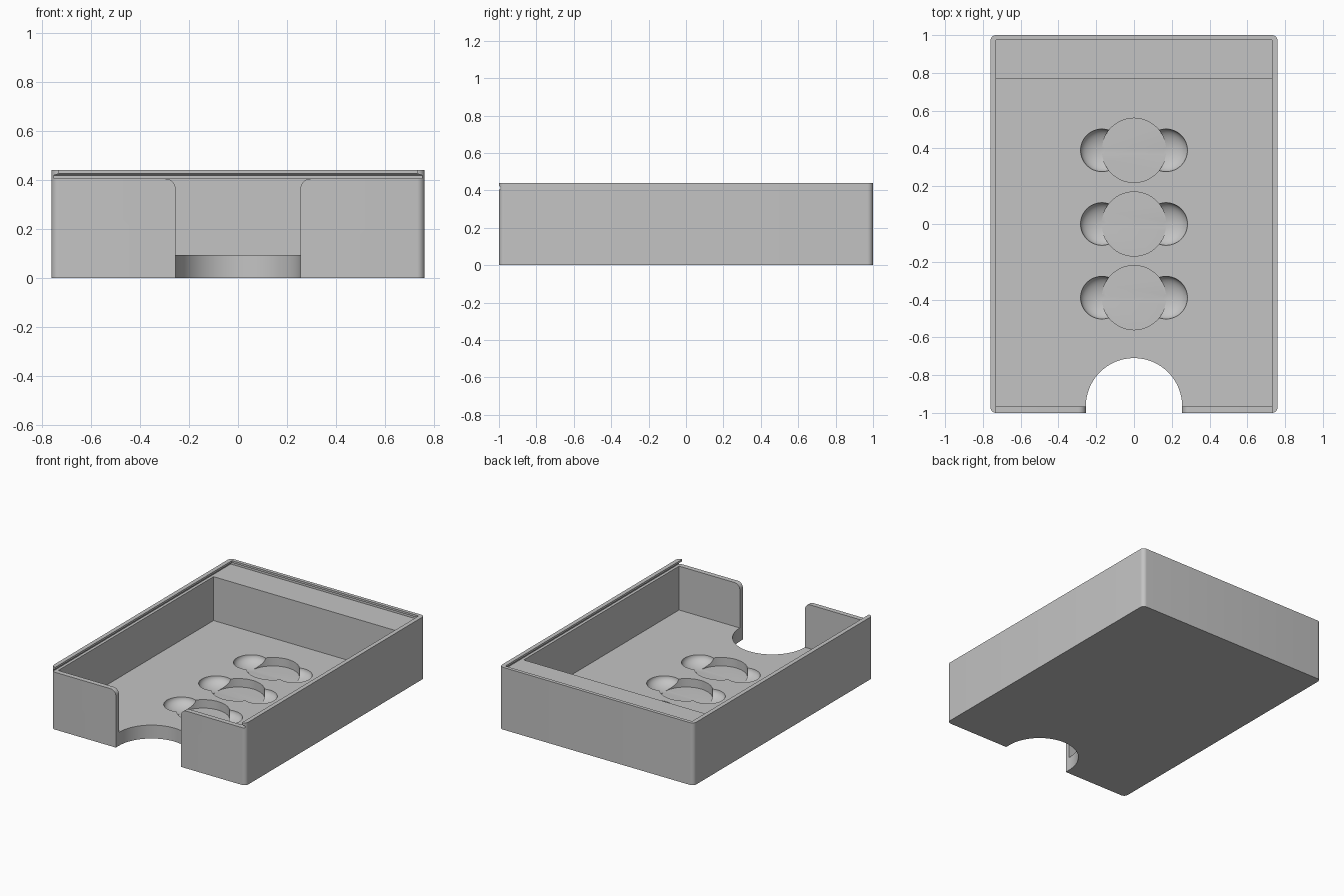
import bpy, bmesh
from math import sin, cos, pi, radians
from mathutils import Matrix

if "Cube" in bpy.data.objects:
    bpy.data.objects.remove(bpy.data.objects["Cube"])

grey = bpy.data.materials.new("matte grey")
grey.use_nodes = True
colour = (0.55, 0.55, 0.55, 1)
grey.diffuse_color = colour
grey.node_tree.nodes["Principled BSDF"].inputs["Base Color"].default_value = colour


def finish(name, bm):
    bmesh.ops.recalc_face_normals(bm, faces=bm.faces)
    mesh = bpy.data.meshes.new(name)
    bm.to_mesh(mesh)
    bm.free()
    mesh.materials.append(grey)
    ob = bpy.data.objects.new(name, mesh)
    bpy.context.collection.objects.link(ob)
    return ob


def loft(name, rings):
    """Closed solid through rings of equal point count."""
    bm = bmesh.new()
    loops = [[bm.verts.new(p) for p in ring] for ring in rings]
    n = len(loops[0])
    for a, b in zip(loops, loops[1:]):
        for i in range(n):
            j = (i + 1) % n
            bm.faces.new((a[i], a[j], b[j], b[i]))
    bm.faces.new(loops[0])
    bm.faces.new(loops[-1])
    return finish(name, bm)


def rect(x, y0, y1, z):
    return [(-x, y0, z), (x, y0, z), (x, y1, z), (-x, y1, z)]


def cylinder(name, r, y, z0, z1):
    ring = [(r * cos(2 * pi * i / 96), y + r * sin(2 * pi * i / 96)) for i in range(96)]
    return loft(name, [[(px, py, z) for px, py in ring] for z in (z0, z1)])


def arc(cx, cy, r, start, end, steps=8):
    return [(cx + r * cos(radians(start + (end - start) * i / steps)),
             cy + r * sin(radians(start + (end - start) * i / steps)))
            for i in range(steps + 1)]


W, L, H = 0.76, 1.0, 0.44
FLOOR, LEDGE, R = 0.095, 0.405, 0.03

# Outer block with rounded upright corners
outline = (arc(W - R, L - R, R, 0, 90) + arc(R - W, L - R, R, 90, 180)
           + arc(R - W, R - L, R, 180, 270) + arc(W - R, R - L, R, 270, 360))
tray = loft("card_tray", [[(x, y, z) for x, y in outline] for z in (0, H)])

# Undercut slot for a sliding lid, open at the front
cutters = [loft("lid_slot_cutter", [
    rect(0.75, -1.1, 0.99, LEDGE), rect(0.75, -1.1, 0.99, 0.419),
    rect(0.73, -1.1, 0.975, 0.426), rect(0.73, -1.1, 0.975, 0.5)])]

# Main compartment
cutters.append(loft("compartment_cutter", [
    rect(0.73, -0.965, 0.77, z) for z in (FLOOR, 0.412)]))

# Thumb notch: flared gap in the front wall and a half round in the floor
N, F = 0.255, 0.04
right = [(N, -0.1)] + arc(N + F, LEDGE - F, F, 180, 90) + [(N + F, 0.412)]
profile = right + [(-x, z) for x, z in reversed(right)]
cutters.append(loft("front_gap_cutter", [
    [(x, y, z) for x, z in profile] for y in (-1.1, -0.96)]))
cutters.append(cylinder("thumb_notch_cutter", N, -0.965, -0.1, 0.3))

# Three round token wells, each with a finger scoop on both sides
DEPTH = 0.06
for y in (-0.39, 0, 0.39):
    cutters.append(cylinder("token_well_cutter", 0.17, y, FLOOR - DEPTH, 0.2))
    for side in (-1, 1):
        bm = bmesh.new()
        bmesh.ops.create_uvsphere(
            bm, u_segments=48, v_segments=24, radius=1,
            matrix=Matrix.Translation((side * 0.17, y, FLOOR))
            @ Matrix.Diagonal((0.113, 0.113, DEPTH + 0.001, 1)))
        cutters.append(finish("finger_scoop_cutter", bm))

# Carve the tray
bpy.context.view_layer.objects.active = tray
for cutter in cutters:
    mod = tray.modifiers.new("carve", 'BOOLEAN')
    mod.operation = 'DIFFERENCE'
    mod.solver = 'EXACT'
    mod.object = cutter
    bpy.ops.object.modifier_apply(modifier=mod.name)
    bpy.data.objects.remove(cutter)

bpy.ops.object.select_all(action='DESELECT')
tray.select_set(True)
bpy.ops.object.shade_smooth_by_angle(angle=radians(30))
